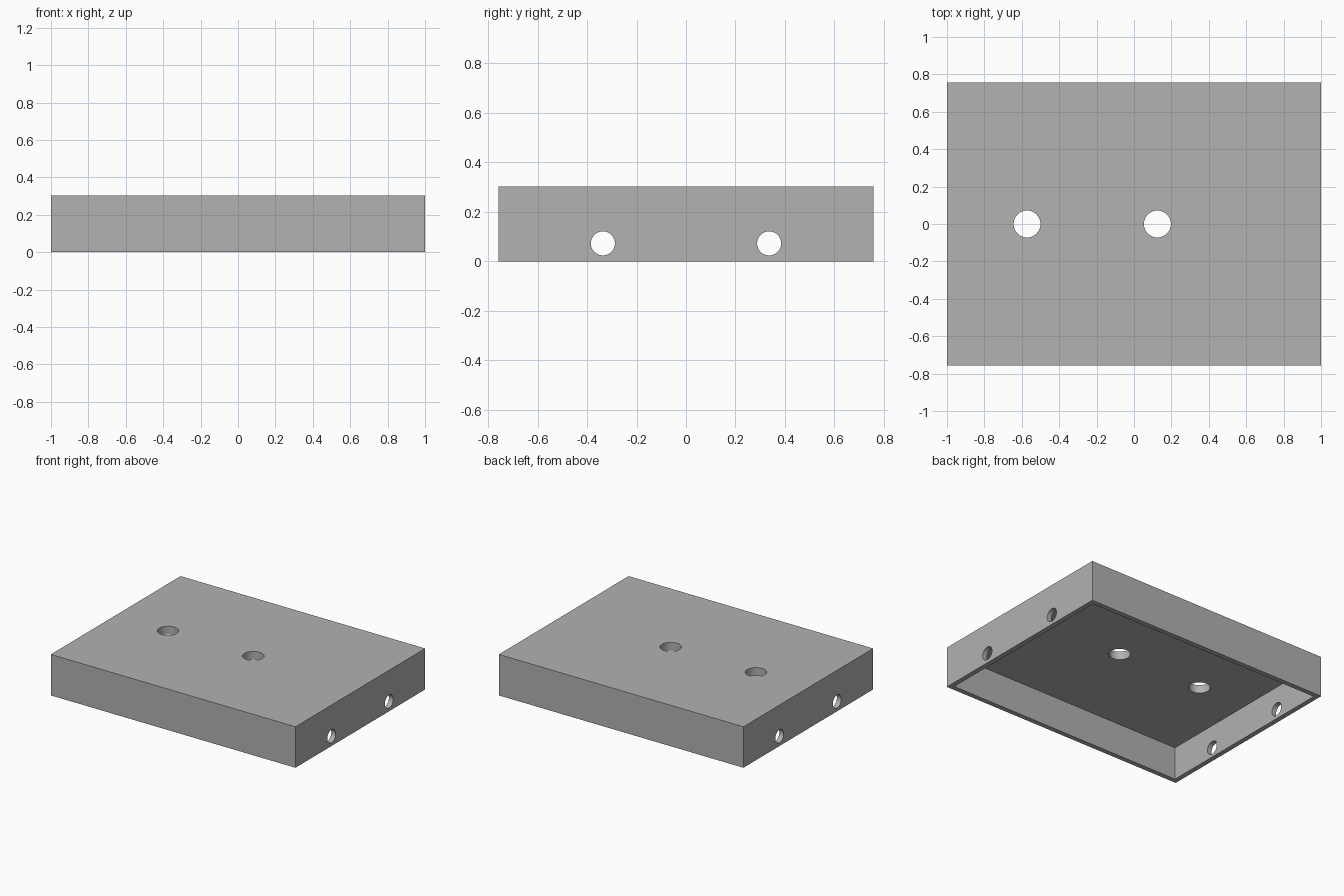
import bpy
from math import pi, radians

default = bpy.data.objects.get("Cube")
if default:
    bpy.data.objects.remove(default, do_unlink=True)

LENGTH, WIDTH, HEIGHT = 2.0, 1.515, 0.303
WALL, TOP = 0.036, 0.061

grey = bpy.data.materials.new("plain_grey")
grey.use_nodes = True
colour = (0.445, 0.445, 0.445, 1)
grey.diffuse_color = colour
grey.node_tree.nodes["Principled BSDF"].inputs["Base Color"].default_value = colour


def box(name, size, centre):
    bpy.ops.mesh.primitive_cube_add(size=1, location=centre)
    obj = bpy.context.object
    obj.name = name
    obj.scale = size
    bpy.ops.object.transform_apply(location=True, rotation=True, scale=True)
    obj.data.materials.append(grey)
    return obj


def drill(name, radius, depth, centre, rotation=(0, 0, 0)):
    bpy.ops.mesh.primitive_cylinder_add(vertices=48, radius=radius, depth=depth,
                                        location=centre, rotation=rotation)
    obj = bpy.context.object
    obj.name = name
    obj.data.materials.append(grey)
    return obj


# Shallow lid, open underneath
lid = box("lid", (LENGTH, WIDTH, HEIGHT), (0, 0, HEIGHT / 2))
cutters = [box("cavity_cutter", (LENGTH - 2 * WALL, WIDTH - 2 * WALL, HEIGHT),
               (0, 0, HEIGHT / 2 - TOP))]

# Two holes through the top
for x in (-0.572, 0.125):
    cutters.append(drill("top_hole_cutter", 0.072, 0.2, (x, 0, HEIGHT)))

# Two holes through each end wall
for side in (-1, 1):
    for y in (-0.336, 0.336):
        cutters.append(drill("end_hole_cutter", 0.0485, 0.2,
                             (side * LENGTH / 2, y, 0.0727), (0, pi / 2, 0)))

# Cut everything out, then discard the cutters
bpy.ops.object.select_all(action="DESELECT")
lid.select_set(True)
bpy.context.view_layer.objects.active = lid
for cutter in cutters:
    cutter.hide_render = True
    cut = lid.modifiers.new("cut", "BOOLEAN")
    cut.operation = "DIFFERENCE"
    cut.solver = "EXACT"
    cut.object = cutter
    bpy.ops.object.modifier_apply(modifier=cut.name)
    bpy.data.objects.remove(cutter, do_unlink=True)

bpy.ops.object.shade_smooth_by_angle(angle=radians(30))
